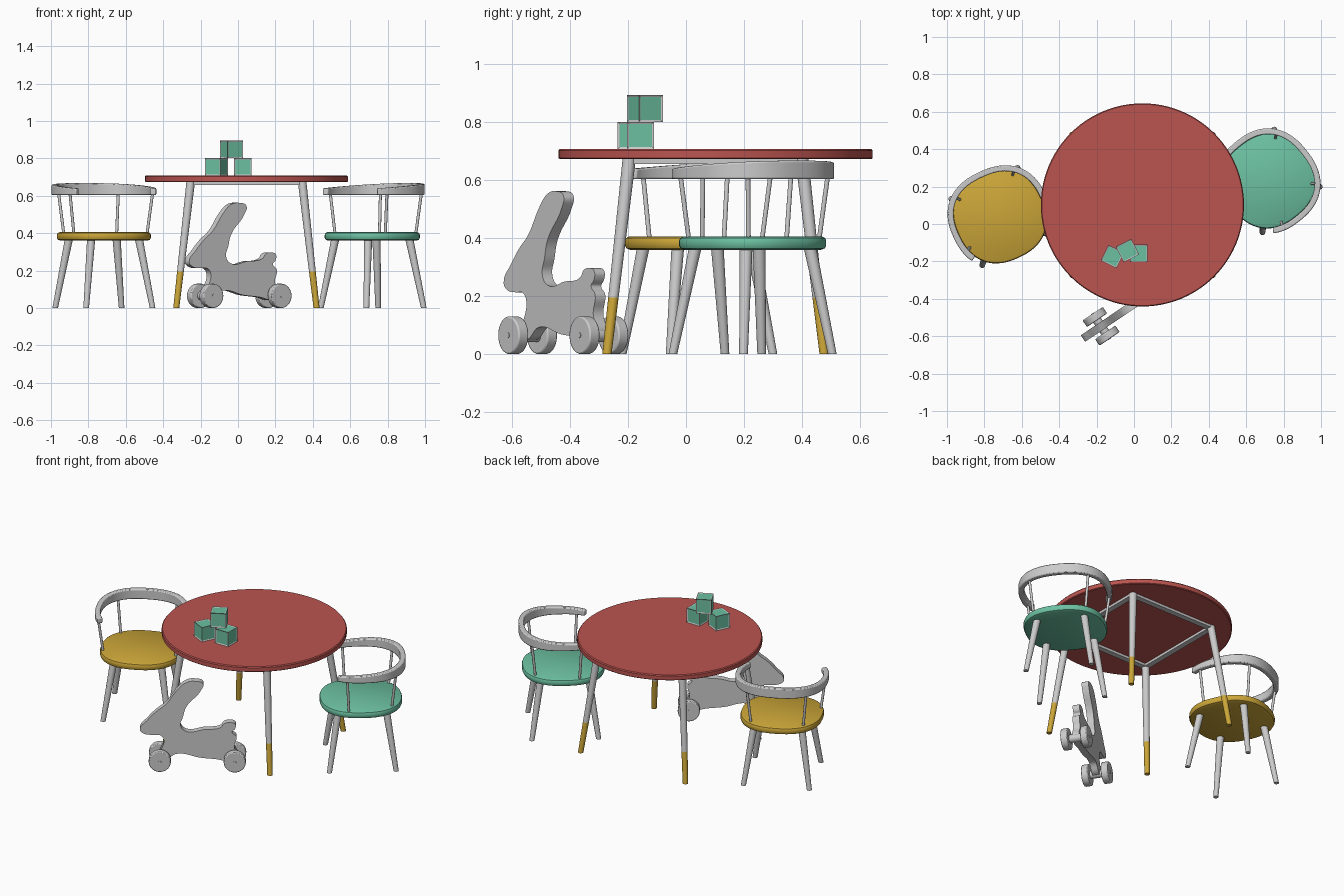
import bpy, bmesh
from math import sin, cos, pi, radians
from mathutils import Matrix, Vector

if "Cube" in bpy.data.objects:
    bpy.data.objects.remove(bpy.data.objects["Cube"])


def material(name, rgb):
    m = bpy.data.materials.new(name)
    m.diffuse_color = (*rgb, 1)
    m.use_nodes = True
    m.node_tree.nodes["Principled BSDF"].inputs["Base Color"].default_value = m.diffuse_color
    return m


RED = material("red_paint", (0.50, 0.09, 0.08))
GOLD = material("gold_paint", (0.60, 0.38, 0.04))
TEAL = material("teal_paint", (0.15, 0.53, 0.36))


def smooth(ob, angle=35):
    bpy.ops.object.select_all(action='DESELECT')
    ob.select_set(True)
    bpy.context.view_layer.objects.active = ob
    bpy.ops.object.shade_smooth_by_angle(angle=radians(angle))


def finish(name, bm, mat=None, loc=(0, 0, 0), turn=0.0, is_smooth=True):
    bmesh.ops.recalc_face_normals(bm, faces=bm.faces[:])
    me = bpy.data.meshes.new(name)
    bm.to_mesh(me)
    bm.free()
    if mat:
        me.materials.append(mat)
    ob = bpy.data.objects.new(name, me)
    bpy.context.collection.objects.link(ob)
    ob.location = loc
    ob.rotation_euler.z = turn
    if is_smooth:
        smooth(ob)
    return ob


def loft(name, rings, mat=None, loc=(0, 0, 0), turn=0.0):
    """Skin closed rings of points and cap both ends."""
    bm = bmesh.new()
    rows = [[bm.verts.new(p) for p in ring] for ring in rings]
    n = len(rows[0])
    for a, b in zip(rows, rows[1:]):
        for i in range(n):
            j = (i + 1) % n
            bm.faces.new((a[i], a[j], b[j], b[i]))
    bm.faces.new(rows[0])
    bm.faces.new(rows[-1])
    return finish(name, bm, mat, loc, turn)


def circle(c, r, n=20):
    return [(c[0] + r * cos(2 * pi * i / n), c[1] + r * sin(2 * pi * i / n), c[2]) for i in range(n)]


def rod(name, p, q, r0, r1, mat=None, loc=(0, 0, 0), turn=0.0):
    return loft(name, [circle(p, r0), circle(q, r1)], mat, loc, turn)


def squircle(t, a, b, n=2.35):
    """Radius of a slightly squared oval at angle t."""
    return (abs(cos(t) / a) ** n + abs(sin(t) / b) ** n) ** (-1 / n)


def polar(r, t, z):
    return (r * cos(t), r * sin(t), z)


# Table: top, splayed legs with painted tips, thin square frame
TC = (0.045, 0.102, 0)
loft("table_top", [circle((0, 0, z), r, 96) for r, z in
                   ((0.538, 0.673), (0.543, 0.677), (0.543, 0.702), (0.538, 0.708))], RED, TC)
for sx in (-1, 1):
    for sy in (-1, 1):
        foot, top = Vector((sx * 0.375, sy * 0.375, 0)), Vector((sx * 0.298, sy * 0.298, 0.674))
        mid = foot.lerp(top, 0.195 / 0.674)
        rod("table_leg_tip", foot, mid, 0.016, 0.018, GOLD, TC)
        rod("table_leg", mid, top, 0.018, 0.023, None, TC)
for k in range(4):
    bm = bmesh.new()
    bmesh.ops.create_cube(bm, size=1, matrix=Matrix.Translation((0.298, 0, 0.666))
                          @ Matrix.Diagonal((0.035, 0.596, 0.018, 1)))
    finish("table_frame_rail", bm, None, TC, k * pi / 2, False)


# Chairs: local +x points to the chair back
def chair(prefix, loc, turn, mat):
    rings = []
    for s, z in ((0.93, 0.360), (0.98, 0.365), (1, 0.375), (1, 0.391), (0.985, 0.400), (0.95, 0.405)):
        ts = [2 * pi * i / 64 for i in range(64)]
        rings.append([polar(s * squircle(t, 0.242, 0.242), t, z) for t in ts])
    loft(prefix + "_seat", rings, mat, loc, turn)

    for k in range(4):
        t = pi / 4 + k * pi / 2
        rod(prefix + "_leg", polar(0.277, t, 0), polar(0.200, t, 0.365), 0.015, 0.022, None, loc, turn)

    # Curved rail, taller at the back than at its ends
    rings = []
    for i in range(49):
        t = radians(-123 + 246 * i / 48)
        r = squircle(t, 0.262, 0.272)
        top = 0.640 + 0.028 * (r * cos(t) + 0.147) / 0.41
        rings.append([polar(r - 0.032, t, 0.604), polar(r, t, 0.604),
                      polar(r, t, top), polar(r - 0.032, t, top)])
    rail = loft(prefix + "_back_rail", rings, None, loc, turn)
    bev = rail.modifiers.new("soft_edges", 'BEVEL')
    bev.width, bev.segments, bev.limit_method = 0.006, 2, 'ANGLE'

    for deg in (-111, -42, 42, 111):
        t = radians(deg)
        r = squircle(t, 0.262, 0.272)
        rod(prefix + "_back_spindle", polar(r - 0.048, t, 0.39), polar(r - 0.017, t, 0.615),
            0.008, 0.008, None, loc, turn)


chair("left_chair", (-0.717, 0.04, 0), radians(115), GOLD)
chair("right_chair", (0.718, 0.23, 0), radians(38.5), TEAL)

# Rolling rabbit: flat cut-out body on four wheels
RC, HEAD = Vector((0.005, -0.425, 0)), radians(34)
outline = [(-0.335, 0.245), (-0.29, 0.31), (-0.24, 0.364), (-0.185, 0.41), (-0.11, 0.513),
           (-0.065, 0.553), (-0.01, 0.562), (0.035, 0.545), (0.024, 0.505), (-0.065, 0.392),
           (-0.083, 0.33), (-0.097, 0.275), (-0.065, 0.238), (0.04, 0.25), (0.14, 0.266),
           (0.157, 0.288), (0.19, 0.297), (0.225, 0.285), (0.222, 0.255), (0.205, 0.235),
           (0.23, 0.205), (0.218, 0.14), (0.24, 0.07), (0.205, 0.045), (0.12, 0.058),
           (0.02, 0.068), (-0.12, 0.092), (-0.19, 0.05), (-0.235, 0.06), (-0.215, 0.11),
           (-0.195, 0.18), (-0.215, 0.21), (-0.26, 0.213), (-0.315, 0.222)]
cu = bpy.data.curves.new("rabbit_body", 'CURVE')
cu.dimensions, cu.fill_mode, cu.extrude, cu.resolution_u = '2D', 'BOTH', 0.021, 6
sp = cu.splines.new('BEZIER')
sp.bezier_points.add(len(outline) - 1)
sp.use_cyclic_u = True
for bp, (s, z) in zip(sp.bezier_points, outline):
    bp.co = (s, z, 0)
    bp.handle_left_type = bp.handle_right_type = 'AUTO'
body = bpy.data.objects.new("rabbit_body", cu)
bpy.context.collection.objects.link(body)
body.location, body.rotation_euler = RC, (pi / 2, 0, HEAD)
bpy.ops.object.select_all(action='DESELECT')
body.select_set(True)
bpy.context.view_layer.objects.active = body
bpy.ops.object.convert(target='MESH')
smooth(bpy.context.view_layer.objects.active)


def disc(name, s, side, r, length, segs=40):
    """Cylinder across the toy at distance s along it."""
    bm = bmesh.new()
    bmesh.ops.create_cone(bm, cap_ends=True, segments=segs, radius1=r, radius2=r, depth=length,
                          matrix=Matrix.Translation((s, side, 0.065)) @ Matrix.Rotation(pi / 2, 4, 'X'))
    return finish(name, bm, None, RC, HEAD)


for s in (-0.218, 0.222):
    disc("wheel_spacer", s, 0, 0.024, 0.08, 24)
    disc("wheel_axle", s, 0, 0.009, 0.166, 16)
    for side in (-0.06, 0.06):
        wheel = disc("wheel", s, side, 0.065, 0.042)
        bev = wheel.modifiers.new("soft_edges", 'BEVEL')
        bev.width, bev.segments, bev.limit_method = 0.005, 2, 'ANGLE'

# Toy blocks: framed cubes with recessed coloured panels
for x, y, z, deg in ((-0.115, -0.174, 0.755, -26), (0.026, -0.157, 0.755, 0),
                     (-0.035, -0.142, 0.848, 27)):
    bm = bmesh.new()
    bmesh.ops.create_cube(bm, size=0.093)
    panels = bm.faces[:]
    rims = bmesh.ops.inset_individual(bm, faces=panels, thickness=0.009, depth=-0.003)["faces"]
    for f in panels:
        f.material_index = 1
    for f in rims:
        f.material_index = 0
    block = finish("toy_block", bm, None, (x, y, z), radians(deg), False)
    block.data.materials.append(None)
    block.data.materials.append(TEAL)
    for p in block.data.polygons:
        c = p.center
        n = p.normal
        p.material_index = 1 if abs(n.dot(c)) > 0.04 and max(map(abs, n)) > 0.99 and \
            sorted(map(abs, c))[1] < 0.001 else 0
